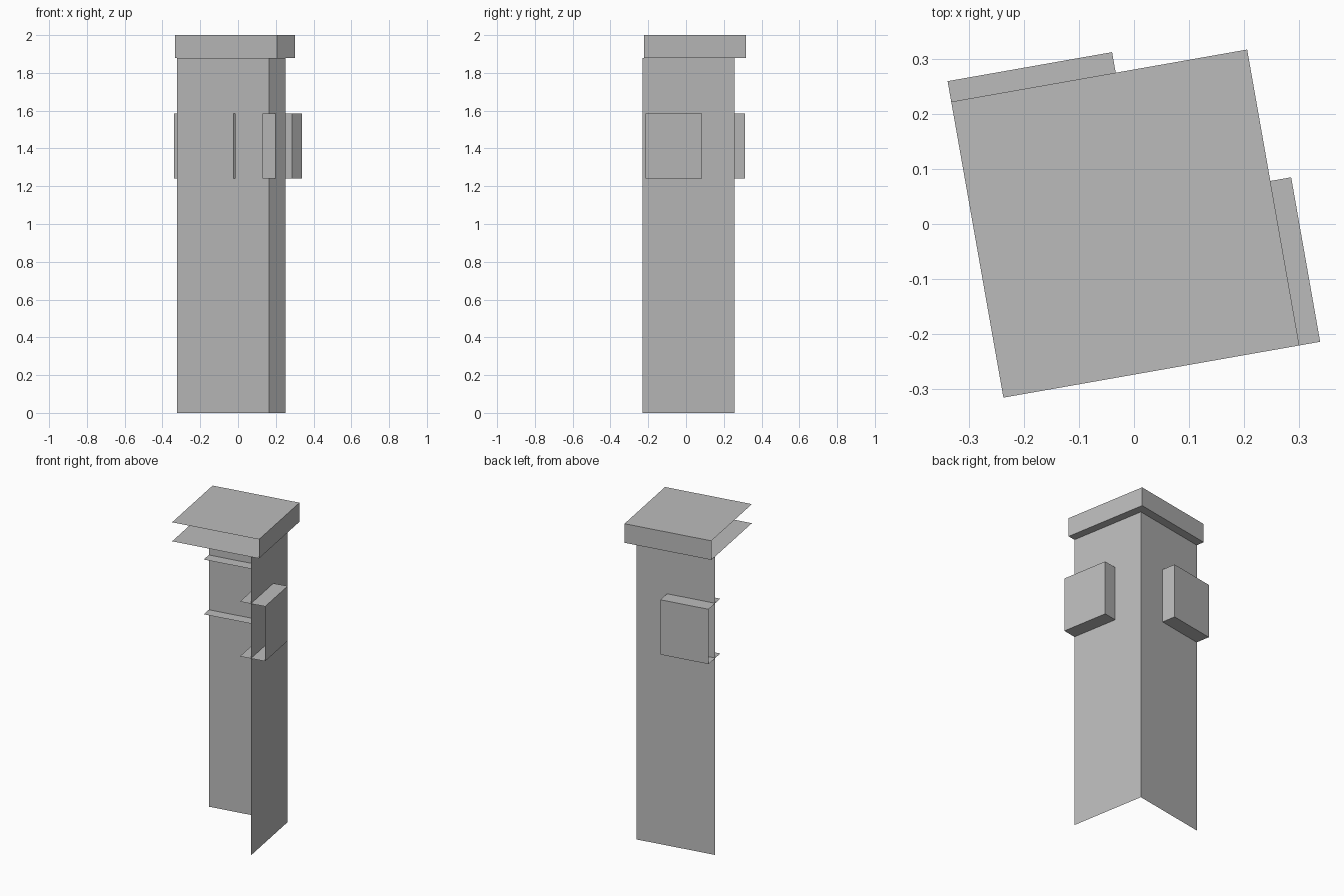
import bpy
import bmesh
from math import radians
from mathutils import Matrix, Vector

cube = bpy.data.objects.get("Cube")
if cube:
    bpy.data.objects.remove(cube, do_unlink=True)

# Single plain grey stone
stone = bpy.data.materials.new("grey_stone")
stone.use_nodes = True
colour = (0.5, 0.5, 0.5, 1)
stone.diffuse_color = colour
stone.node_tree.nodes["Principled BSDF"].inputs["Base Color"].default_value = colour

TWIST = Matrix.Rotation(radians(10), 4, "Z")
LEFT, FRONT = -0.289, -0.27   # cut planes where every part stays open


def open_box(name, right, back, low, high, left=LEFT, front=FRONT, ends=True):
    """Box without its left and front sides, and without ends if asked."""
    lo, hi = Vector((left, front, low)), Vector((right, back, high))
    bm = bmesh.new()
    bmesh.ops.create_cube(bm, size=1)
    bm.normal_update()
    gone = [f for f in bm.faces
            if f.normal.x < -0.5 or f.normal.y < -0.5
            or (not ends and abs(f.normal.z) > 0.5)]
    bmesh.ops.delete(bm, geom=gone, context="FACES")
    size, middle = hi - lo, (hi + lo) / 2
    bm.transform(TWIST @ Matrix.Translation(middle) @ Matrix.Diagonal((*size, 1)))
    mesh = bpy.data.meshes.new(name)
    bm.to_mesh(mesh)
    bm.free()
    mesh.materials.append(stone)
    obj = bpy.data.objects.new(name, mesh)
    bpy.context.collection.objects.link(obj)
    return obj


# Two-walled corner shaft, overhanging cap, and a raised block on each wall
open_box("pillar_shaft", 0.207, 0.225, 0, 1.88, ends=False)
open_box("pillar_cap", 0.258, 0.277, 1.88, 2)
open_box("back_block", 0.015, 0.315, 1.24, 1.585, front=0.157)
open_box("side_block", 0.2965, 0.034, 1.24, 1.585, left=0.138)
